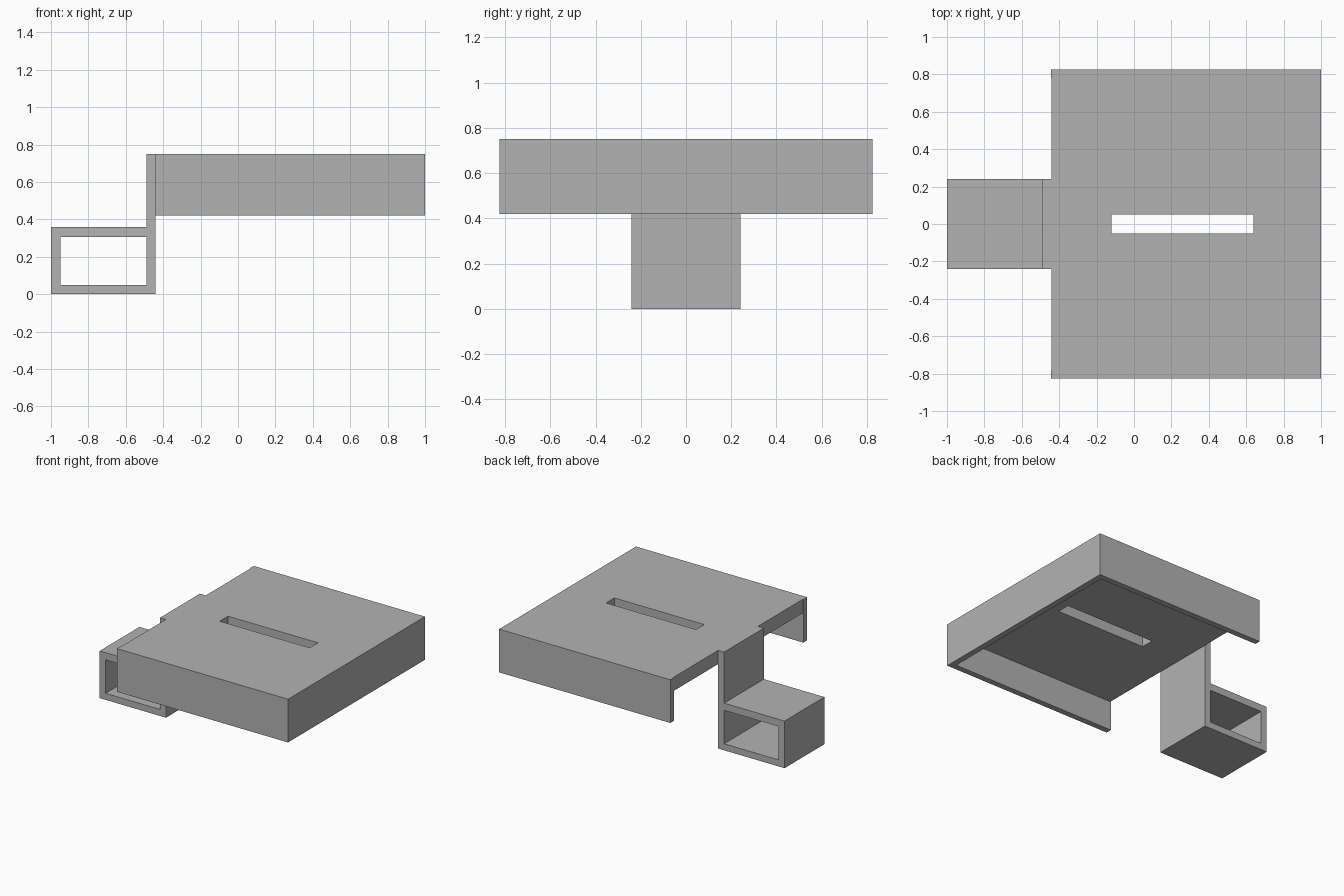
import bpy
import math

cube = bpy.data.objects.get("Cube")
if cube:
    bpy.data.objects.remove(cube)

grey = bpy.data.materials.new("plain_grey")
grey.use_nodes = True
grey.diffuse_color = (0.45, 0.45, 0.45, 1)
grey.node_tree.nodes["Principled BSDF"].inputs["Base Color"].default_value = grey.diffuse_color


def rect(x0, x1, y0, y1):
    return [(x0, y0), (x1, y0), (x1, y1), (x0, y1)]


def extruded(name, outlines, depth, location=(0, 0, 0), rotation=(0, 0, 0)):
    """Solid from closed flat outlines (inner ones become holes), centred on its depth."""
    curve = bpy.data.curves.new(name + "_profile", "CURVE")
    curve.dimensions = "2D"
    curve.fill_mode = "BOTH"
    curve.extrude = depth / 2
    for points in outlines:
        spline = curve.splines.new("POLY")
        spline.points.add(len(points) - 1)
        for point, (x, y) in zip(spline.points, points):
            point.co = (x, y, 0, 1)
        spline.use_cyclic_u = True
    temp = bpy.data.objects.new(name + "_profile", curve)
    bpy.context.collection.objects.link(temp)
    graph = bpy.context.evaluated_depsgraph_get()
    mesh = bpy.data.meshes.new_from_object(temp.evaluated_get(graph))
    bpy.data.objects.remove(temp)
    bpy.data.curves.remove(curve)
    mesh.name = name
    mesh.materials.clear()
    mesh.materials.append(grey)
    for face in mesh.polygons:
        face.use_smooth = False
        face.material_index = 0
    obj = bpy.data.objects.new(name, mesh)
    obj.location, obj.rotation_euler = location, rotation
    bpy.context.collection.objects.link(obj)
    return obj


# Main sizes
wall = 0.045
top, skirt_bottom = 0.75, 0.42
plate = 0.105
half_y = 0.825
inner_y, inner_x = half_y - wall, 1 - wall
open_x, stem_x = -0.44, -0.49
wall_end = open_x - 0.005

# Skirt around three sides, open toward the bracket
skirt = [(wall_end, -half_y), (1, -half_y), (1, half_y), (wall_end, half_y),
         (wall_end, inner_y), (inner_x, inner_y), (inner_x, -inner_y), (wall_end, -inner_y)]
extruded("tray_skirt", [skirt], top - skirt_bottom, (0, 0, (top + skirt_bottom) / 2))

# Top plate with the long slot
extruded("tray_top",
         [rect(open_x, inner_x, -inner_y, inner_y), rect(-0.12, 0.64, -0.05, 0.05)],
         plate, (0, 0, top - plate / 2))

# Upright stem and square loop in one side profile
bracket = [(-1, 0), (open_x, 0), (open_x, top), (stem_x, top), (stem_x, 0.36), (-1, 0.36)]
extruded("bracket_loop", [bracket, rect(-0.95, stem_x, 0.05, 0.305)],
         0.48, rotation=(math.pi / 2, 0, 0))
